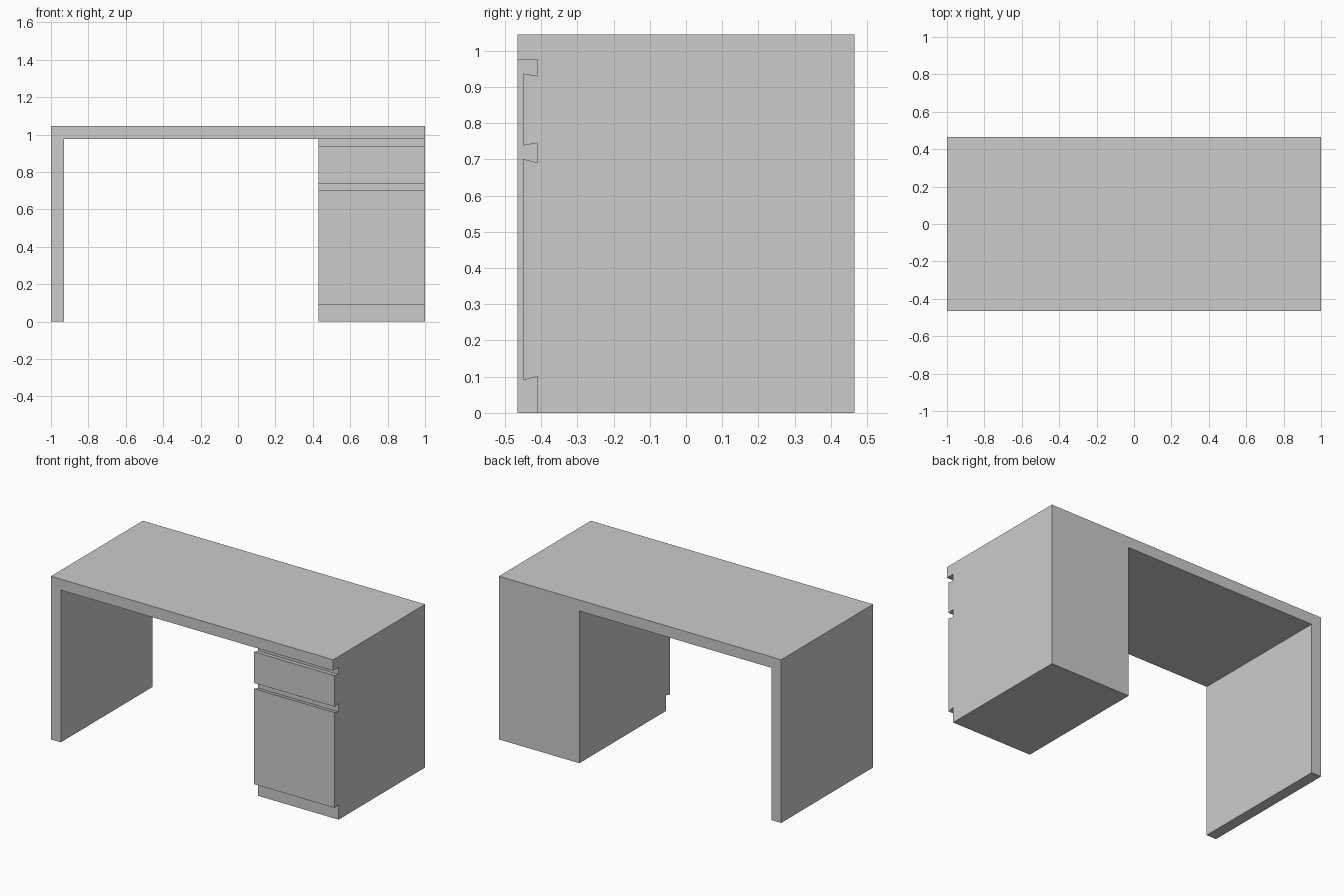
import bpy, bmesh
from mathutils import Vector

if "Cube" in bpy.data.objects:
    bpy.data.objects.remove(bpy.data.objects["Cube"])

DEPTH = 0.465        # half depth of the desk
TOP, UNDER = 1.045, 0.975
PED_X = 0.43         # inner side of the drawer pedestal
BODY_Y = -0.41       # recessed front of the pedestal
FRONT_Y = -0.45      # outer face of the drawer fronts


def extrude_profile(name, points, offset):
    """Solid made by sweeping a closed planar profile along offset."""
    bm = bmesh.new()
    face = bm.faces.new([bm.verts.new(p) for p in points])
    result = bmesh.ops.extrude_face_region(bm, geom=[face], use_keep_orig=True)
    verts = [g for g in result["geom"] if isinstance(g, bmesh.types.BMVert)]
    bmesh.ops.translate(bm, verts=verts, vec=Vector(offset))
    bmesh.ops.recalc_face_normals(bm, faces=bm.faces)
    mesh = bpy.data.meshes.new(name)
    bm.to_mesh(mesh)
    bm.free()
    obj = bpy.data.objects.new(name, mesh)
    bpy.context.collection.objects.link(obj)
    return obj


# Desktop and left side panel as one continuous L-shaped slab
slab = [(-1, 0), (-0.93, 0), (-0.93, UNDER), (1, UNDER), (1, TOP), (-1, TOP)]
extrude_profile("desktop_and_side_panel",
                [(x, -DEPTH, z) for x, z in slab], (0, 2 * DEPTH, 0))

# Drawer pedestal body under the right end
body = [(BODY_Y, 0), (DEPTH, 0), (DEPTH, UNDER), (BODY_Y, UNDER)]
extrude_profile("pedestal_body",
                [(PED_X, y, z) for y, z in body], (1 - PED_X, 0, 0))

# Drawer fronts, with undercut finger-grip edges at top and bottom
for name, low, high, cut_low, cut_high in (
        ("upper_drawer_front", 0.738, 0.937, 0.007, 0.007),
        ("lower_drawer_front", 0.09, 0.701, 0.01, 0.01)):
    profile = [(BODY_Y, low + cut_low), (FRONT_Y, low),
               (FRONT_Y, high), (BODY_Y, high - cut_high)]
    extrude_profile(name, [(PED_X, y, z) for y, z in profile],
                    (1 - PED_X, 0, 0))
